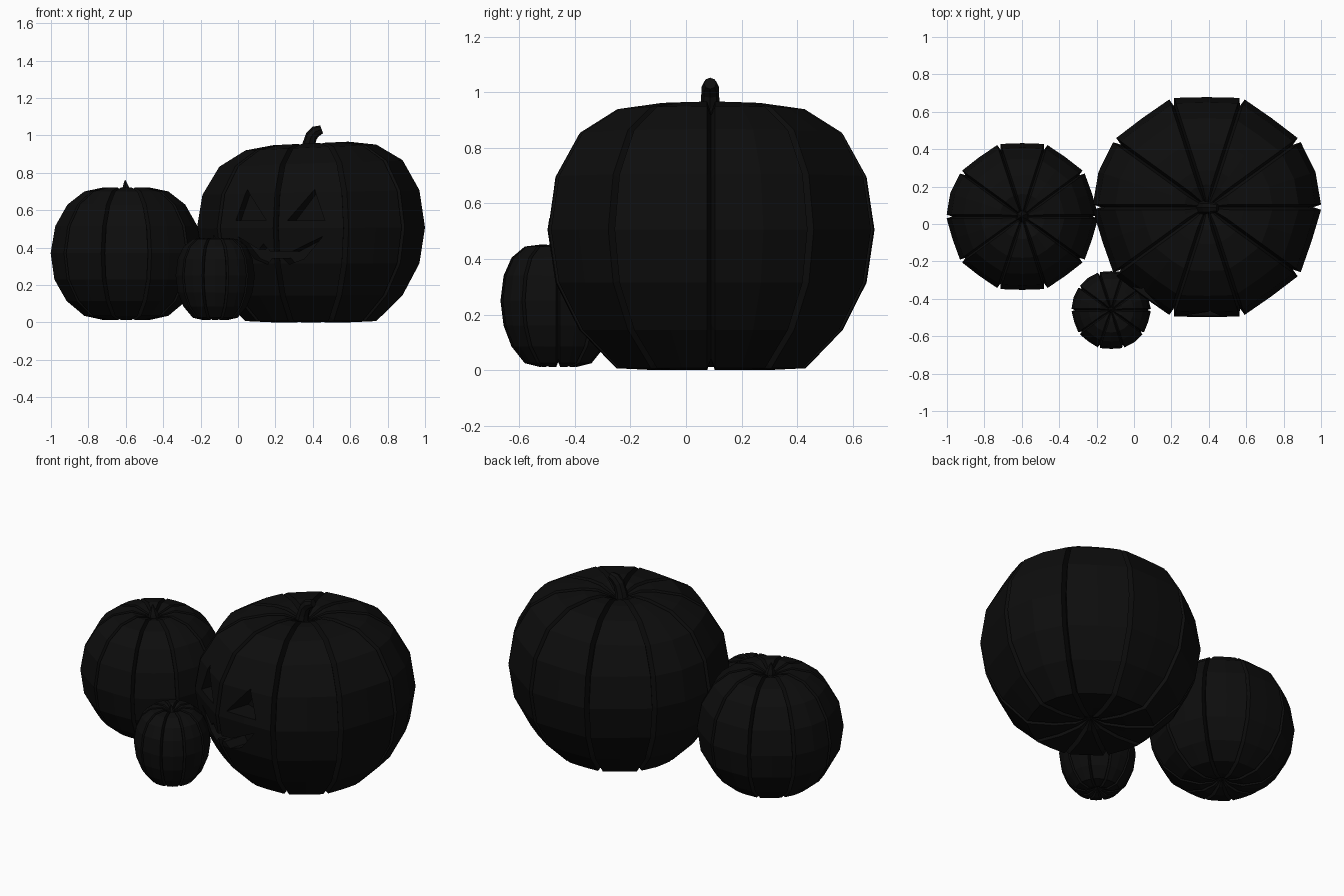
import bpy
import bmesh
import math
from mathutils import Vector

if "Cube" in bpy.data.objects:
    bpy.data.objects.remove(bpy.data.objects["Cube"], do_unlink=True)

# One near-black colour
black = bpy.data.materials.new("soft_black")
black.use_nodes = True
col = (0.004, 0.004, 0.004, 1.0)
black.diffuse_color = col
black.node_tree.nodes["Principled BSDF"].inputs["Base Color"].default_value = col


def make(name, bm):
    bmesh.ops.recalc_face_normals(bm, faces=bm.faces[:])
    me = bpy.data.meshes.new(name)
    bm.to_mesh(me)
    bm.free()
    me.materials.append(black)
    ob = bpy.data.objects.new(name, me)
    bpy.context.collection.objects.link(ob)
    return ob


def bridge(bm, rings):
    for a, b in zip(rings, rings[1:]):
        n = len(a)
        for i in range(n):
            j = (i + 1) % n
            bm.faces.new((a[i], a[j], b[j], b[i]))


def pumpkin(name, cx, cy, profile, groove, half_width, round_ribs=(), lean=0.0):
    """Ten-ribbed body: a narrow groove, then one flat or rounded rib, repeated."""
    bm = bmesh.new()
    zmid = (profile[0][1] + profile[-1][1]) / 2
    rings = []
    for r, z in profile:
        w = min(half_width / r, math.radians(9))
        # grooves are cut towards the middle of the body
        d = math.hypot(r, z - zmid)
        k = 1 - min(groove, r * 0.5) / d
        ring = []
        for i in range(10):
            a = math.radians(36 * i)
            step = math.radians(36)
            chord = r * math.cos(step / 2 - w)
            mid = r if i in round_ribs else chord + 0.004
            for ang, rad, zz in ((a, r * k, zmid + (z - zmid) * k),
                                 (a + w, r, z), (a + step / 2, mid, z),
                                 (a + step - w, r, z)):
                x = rad * math.cos(ang)
                if zz > zmid:
                    zz += lean * x * (zz - zmid) / zmid
                ring.append(bm.verts.new((cx + x, cy + rad * math.sin(ang), zz)))
        rings.append(ring)
    bridge(bm, rings)
    for ring, dz in ((rings[0], 0.025), (rings[-1], -0.02)):
        z = sum(v.co.z for v in ring) / len(ring) + dz
        pole = bm.verts.new((cx, cy, z))
        for i in range(len(ring)):
            bm.faces.new((ring[i], ring[(i + 1) % len(ring)], pole))
    return make(name, bm)


def stem(name, path, sides=8):
    """Tapered stalk through (x, y, z, radius) points, rings across the path."""
    bm = bmesh.new()
    pts = [Vector(p[:3]) for p in path]
    rings = []
    for i, p in enumerate(pts):
        t = (pts[min(i + 1, len(pts) - 1)] - pts[max(i - 1, 0)]).normalized()
        side = Vector((0, 1, 0))
        up = side.cross(t)
        rings.append([bm.verts.new(p + path[i][3] * (
            side * math.cos(2 * math.pi * s / sides) + up * math.sin(2 * math.pi * s / sides)))
            for s in range(sides)])
    bridge(bm, rings)
    bm.faces.new(rings[0])
    bm.faces.new(rings[-1])
    return make(name, bm)


# Pumpkin bodies
big = pumpkin("large_pumpkin", 0.39, 0.09,
              [(0.08, 0.02), (0.2, 0.005), (0.35, 0.012), (0.49, 0.15), (0.58, 0.32),
               (0.61, 0.51), (0.58, 0.70), (0.49, 0.855), (0.35, 0.94), (0.2, 0.962),
               (0.12, 0.958), (0.05, 0.93)],
              0.042, 0.014, round_ribs=(0, 4), lean=0.045)
# settle the body exactly on the floor
low = min(v.co.z for v in big.data.vertices)
for v in big.data.vertices:
    v.co.z -= low

pumpkin("medium_pumpkin", -0.597, 0.04,
        [(0.05, 0.025), (0.12, 0.012), (0.225, 0.035), (0.32, 0.115), (0.385, 0.23),
         (0.405, 0.37), (0.38, 0.515), (0.315, 0.63), (0.225, 0.70), (0.12, 0.722),
         (0.035, 0.695)],
        0.03, 0.010, round_ribs=(4,))

pumpkin("small_pumpkin", -0.122, -0.46,
        [(0.025, 0.025), (0.065, 0.012), (0.12, 0.025), (0.17, 0.085), (0.20, 0.16),
         (0.212, 0.25), (0.20, 0.34), (0.17, 0.405), (0.12, 0.445), (0.06, 0.452),
         (0.02, 0.435)],
        0.018, 0.007, round_ribs=(3, 4, 8))

# Stalks
stem("large_stem", [(0.37, 0.087, 0.90, 0.040), (0.378, 0.087, 0.95, 0.034),
                    (0.392, 0.087, 0.995, 0.032), (0.415, 0.087, 1.02, 0.031),
                    (0.447, 0.087, 1.032, 0.022)])
stem("medium_stem", [(-0.595, 0.04, 0.67, 0.036), (-0.598, 0.04, 0.705, 0.028),
                     (-0.604, 0.04, 0.76, 0.003)], 6)
stem("small_stem", [(-0.122, -0.46, 0.42, 0.018), (-0.125, -0.46, 0.44, 0.014),
                    (-0.13, -0.46, 0.468, 0.003)], 6)

# Carved face, looking out along one groove
out = Vector((math.cos(math.radians(252)), math.sin(math.radians(252)), 0))
across = Vector((-out.y, out.x, 0))
centre = Vector((0.39, 0.09, 0))
eye = [(0.06, 0.545), (0.25, 0.545), (0.19, 0.71)]
mouth = [(-0.24, 0.46), (-0.11, 0.39), (-0.08, 0.42), (-0.04, 0.38), (0.08, 0.38),
         (0.11, 0.395), (0.24, 0.46), (0.14, 0.34), (0.06, 0.31), (0.03, 0.345),
         (-0.03, 0.345), (-0.06, 0.31), (-0.14, 0.34)]
cuts = {"left_eye_cutter": eye, "right_eye_cutter": [(-u, z) for u, z in eye],
        "mouth_cutter": mouth}
for name, shape in cuts.items():
    bm = bmesh.new()
    bridge_rings = [[bm.verts.new(centre + out * d + across * u + Vector((0, 0, z)))
                     for u, z in shape] for d in (0.44, 0.80)]
    bridge(bm, bridge_rings)
    for ring in bridge_rings:
        bm.faces.new(ring)
    cutter = make(name, bm)
    cutter.hide_render = True
    mod = big.modifiers.new(name, "BOOLEAN")
    mod.operation = "DIFFERENCE"
    mod.solver = "EXACT"
    mod.object = cutter
    bpy.context.view_layer.objects.active = big
    bpy.ops.object.modifier_apply(modifier=mod.name)
    bpy.data.objects.remove(cutter, do_unlink=True)
